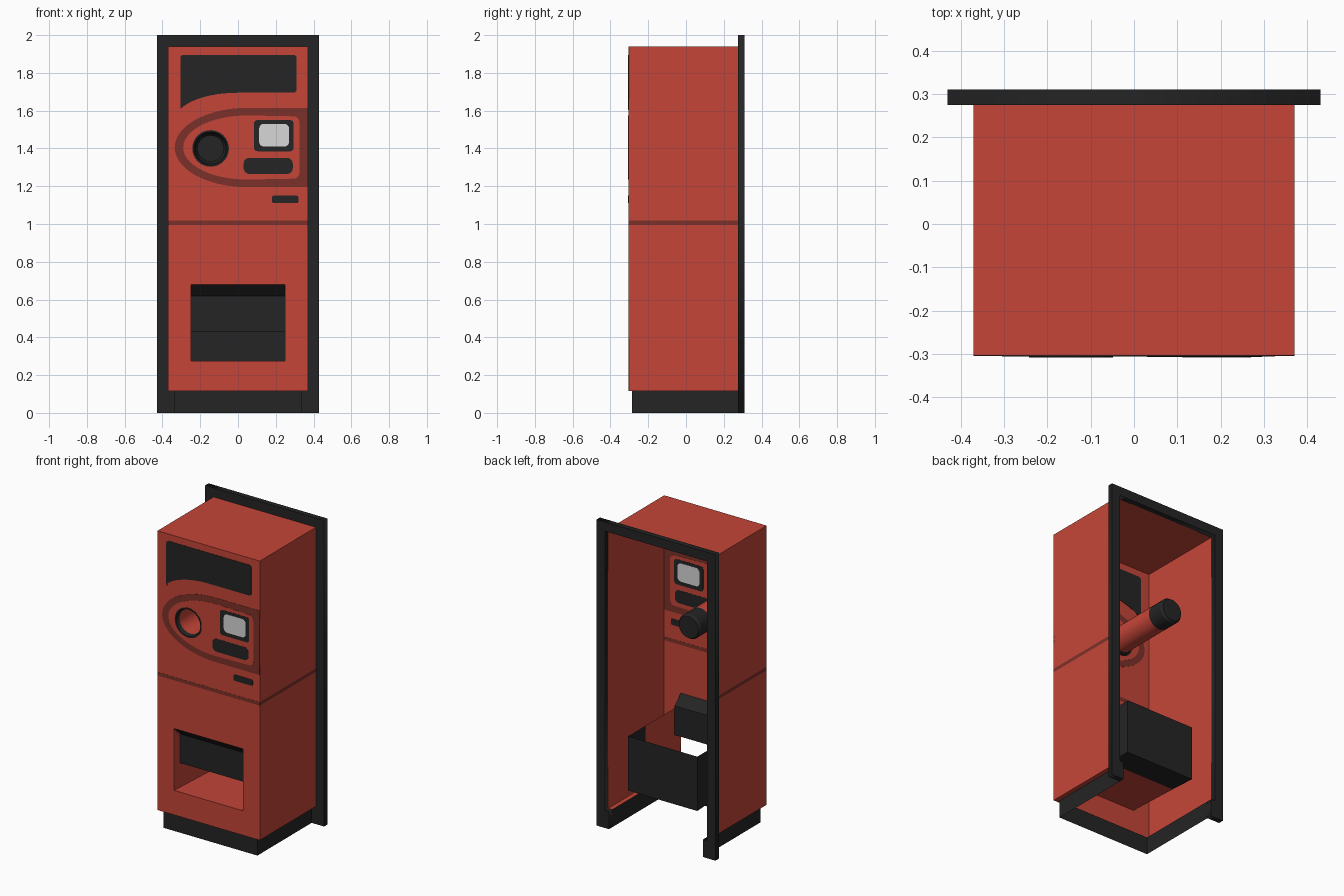
import bpy, bmesh, math

if "Cube" in bpy.data.objects:
    bpy.data.objects.remove(bpy.data.objects["Cube"])

def material(name, rgb):
    m = bpy.data.materials.new(name)
    m.diffuse_color = (*rgb, 1)
    m.use_nodes = True
    m.node_tree.nodes["Principled BSDF"].inputs["Base Color"].default_value = m.diffuse_color
    return m

RED = material("red", (0.56, 0.060, 0.040))
BROWN = material("dark_red", (0.20, 0.030, 0.022))
BLACK = material("black", (0.018, 0.018, 0.018))
LIGHT = material("light_grey", (0.68, 0.68, 0.68))

FRONT = -0.303            # y of the front sheet
W, TOP, BASE, BACK = 0.37, 1.94, 0.115, 0.275
HOLE = (-0.145, 1.4)      # centre of the round intake

def link(name, mesh, mat):
    mesh.materials.clear()
    mesh.materials.append(mat)
    ob = bpy.data.objects.new(name, mesh)
    bpy.context.collection.objects.link(ob)
    return ob

def sheet(name, polys, mat):
    """Open surface made of a few flat polygons."""
    bm = bmesh.new()
    for p in polys:
        bm.faces.new([bm.verts.new(v) for v in p])
    bmesh.ops.remove_doubles(bm, verts=bm.verts, dist=1e-4)
    me = bpy.data.meshes.new(name)
    bm.to_mesh(me)
    bm.free()
    return link(name, me, mat)

def plate(name, outlines, mat, half, y=FRONT):
    """Flat plate in the xz plane; extra outlines are holes."""
    cu = bpy.data.curves.new(name, 'CURVE')
    cu.dimensions, cu.fill_mode, cu.extrude = '2D', 'BOTH', half
    for pts in outlines:
        sp = cu.splines.new('POLY')
        sp.points.add(len(pts) - 1)
        for q, (x, z) in zip(sp.points, pts):
            q.co = (x, z, 0, 1)
        sp.use_cyclic_u = True
    tmp = bpy.data.objects.new(name + "_tmp", cu)
    bpy.context.collection.objects.link(tmp)
    dg = bpy.context.evaluated_depsgraph_get()
    me = bpy.data.meshes.new_from_object(tmp.evaluated_get(dg))
    bpy.data.objects.remove(tmp)
    ob = link(name, me, mat)
    ob.rotation_euler.x = math.pi / 2
    ob.location.y = y
    return ob

def arc(cx, cz, rx, rz, a0, a1, n):
    return [(cx + rx * math.cos(math.radians(a0 + (a1 - a0) * i / n)),
             cz + rz * math.sin(math.radians(a0 + (a1 - a0) * i / n))) for i in range(n + 1)]

def circle(r, n=32):
    return arc(*HOLE, r, r, 0, 360, n)[:-1]

def rect(x0, z0, x1, z1, r=0):
    if not r:
        return [(x0, z0), (x1, z0), (x1, z1), (x0, z1)]
    return (arc(x1 - r, z1 - r, r, r, 0, 90, 5) + arc(x0 + r, z1 - r, r, r, 90, 180, 5)
            + arc(x0 + r, z0 + r, r, r, 180, 270, 5) + arc(x1 - r, z0 + r, r, r, 270, 360, 5))

def revolve(name, profile, mat, n=32):
    """Surface around the intake axis from (radius, y) pairs."""
    def ring(i, k):
        r, y = profile[i]
        a = 2 * math.pi * k / n
        return (HOLE[0] + r * math.cos(a), y, HOLE[1] + r * math.sin(a))
    polys = [[ring(i, k), ring(i, k + 1), ring(i + 1, k + 1), ring(i + 1, k)]
             for i in range(len(profile) - 1) for k in range(n)]
    ob = sheet(name, polys, mat)
    bpy.context.view_layer.objects.active = ob
    ob.select_set(True)
    bpy.ops.object.shade_smooth_by_angle()
    ob.select_set(False)

# cabinet: sides, top and bottom ledge, open at the back
PX, PY = 0.34, -0.285
polys = [[(-W, FRONT, TOP), (W, FRONT, TOP), (W, BACK, TOP), (-W, BACK, TOP)],
         [(-W, FRONT, BASE), (W, FRONT, BASE), (W, PY, BASE), (-W, PY, BASE)]]
plinth = [[(-PX, PY, 0), (PX, PY, 0), (PX, PY, BASE), (-PX, PY, BASE)]]
for s in (-1, 1):
    polys += [[(s*W, FRONT, BASE), (s*W, BACK, BASE), (s*W, BACK, TOP), (s*W, FRONT, TOP)],
              [(s*PX, PY, BASE), (s*W, PY, BASE), (s*W, BACK, BASE), (s*PX, BACK, BASE)]]
    plinth.append([(s*PX, PY, 0), (s*PX, BACK, 0), (s*PX, BACK, BASE), (s*PX, PY, BASE)])
sheet("cabinet_shell", polys, RED)
sheet("plinth", plinth, BLACK)
plate("cabinet_front", [rect(-W, BASE, W, TOP), circle(0.095), rect(-0.25, 0.275, 0.25, 0.68)],
      RED, 0.0005)

# mounting frame behind the cabinet
half = [(0.43, 2), (0.43, 0), (PX, 0), (PX, BASE), (W, BASE), (W, TOP)]
plate("wall_frame", [half + [(-x, z) for x, z in reversed(half)]], BLACK, 0.0175, 0.2925)

# seam around the middle
plate("front_seam", [rect(-W, 0.995, W, 1.018)], BROWN, 0.0012)
for s in (-1, 1):
    x = s * (W + 0.0008)
    sheet("side_seam", [[(x, FRONT, 0.995), (x, BACK, 0.995), (x, BACK, 1.018), (x, FRONT, 1.018)]], BROWN)

# header panel with swept lower edge
sweep = arc(0.0, 1.555, 0.33, 0.14, 157, 90, 10)
plate("header_panel", [[(-0.305, 1.61), (-0.29, 1.603)] + sweep
                       + arc(0.295, 1.71, 0.015, 0.015, -90, 0, 3)
                       + arc(0.295, 1.88, 0.015, 0.015, 0, 90, 3)
                       + arc(-0.29, 1.88, 0.015, 0.015, 90, 180, 3)], BLACK, 0.003)

# console: rounded band and inner panel
CZ = 1.405
plate("console_band", [[(W, CZ + 0.21)] + arc(0.05, CZ, 0.385, 0.21, 90, 270, 36) + [(W, CZ - 0.21)],
                       circle(0.095)], BROWN, 0.002)
plate("console_panel", [arc(0.295, CZ + 0.135, 0.03, 0.03, 0, 90, 4)
                        + arc(0.05, CZ, 0.34, 0.17, 90, 270, 36)
                        + arc(0.295, CZ - 0.135, 0.03, 0.03, 270, 360, 4), circle(0.095)], RED, 0.003)
plate("screen_frame", [rect(0.085, 1.385, 0.295, 1.55, 0.018)], BLACK, 0.0038)
plate("screen", [rect(0.112, 1.41, 0.27, 1.53, 0.025)], LIGHT, 0.0046)
plate("receipt_slot", [rect(0.03, 1.265, 0.29, 1.35, 0.03)], BLACK, 0.0038)
plate("card_slot", [rect(0.18, 1.11, 0.32, 1.15, 0.01)], BLACK, 0.003)

# round intake: rim, tube, closed end
revolve("intake_rim", [(0.097, FRONT + 0.004), (0.097, FRONT - 0.005), (0.088, FRONT - 0.005),
                       (0.08, FRONT + 0.02)], BLACK)
revolve("intake_tube", [(0.08, FRONT + 0.02), (0.08, 0.06)], RED)
revolve("intake_end", [(0.08, 0.06), (0.08, 0.165), (0.07, 0.18), (0.0, 0.18)], BLACK)

# collection tray: red front half, black rear half, open top
X, Y0, YS, Y1 = 0.25, FRONT, 0.06, 0.24
Z0, ZS, Z1, ZT = 0.275, 0.26, 0.25, 0.605
front = [[(-X, Y0, Z0), (X, Y0, Z0), (X, YS, ZS), (-X, YS, ZS)]]
rear = [[(-X, YS, ZS), (X, YS, ZS), (X, Y1, Z1), (-X, Y1, Z1)],
        [(-X, Y1, Z1), (X, Y1, Z1), (X, Y1, ZT), (-X, Y1, ZT)]]
for x in (-X, X):
    front.append([(x, Y0, Z0), (x, YS, ZS), (x, YS, ZT), (x, -0.24, ZT), (x, Y0, 0.68)])
    rear.append([(x, YS, ZS), (x, Y1, Z1), (x, Y1, ZT), (x, YS, ZT)])
sheet("tray_front", front, RED)
sheet("tray_rear", rear, BLACK)

# tray flap: sloped lip and hanging panel
sheet("tray_flap", [[(-X, Y0, 0.68), (X, Y0, 0.68), (X, -0.24, 0.62), (-X, -0.24, 0.62)],
                    [(-X, -0.24, 0.62), (X, -0.24, 0.62), (X, -0.24, 0.43), (-X, -0.24, 0.43)]], BLACK)
